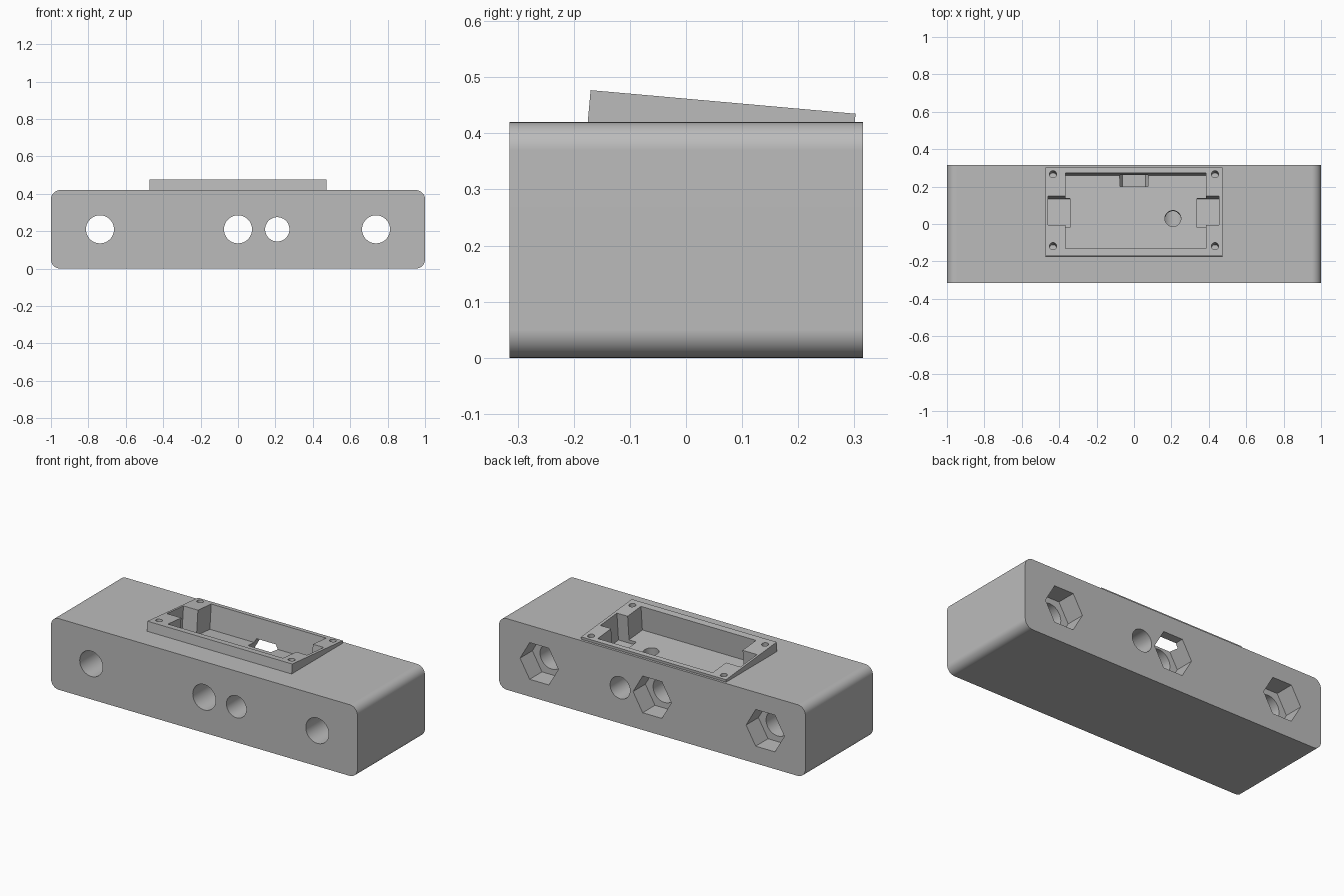
import bpy
import bmesh
from math import atan2, pi
from mathutils import Matrix, Vector

if "Cube" in bpy.data.objects:
    bpy.data.objects.remove(bpy.data.objects["Cube"], do_unlink=True)

grey = bpy.data.materials.new("plain_grey")
grey.use_nodes = True
grey.diffuse_color = (0.5, 0.5, 0.5, 1)
grey.node_tree.nodes["Principled BSDF"].inputs["Base Color"].default_value = (0.5, 0.5, 0.5, 1)

HALF_DEPTH, HEIGHT, MID = 0.315, 0.42, 0.21

# Sloped frame space: origin at the top front edge, y runs down the slope, -z goes in
TILT = Matrix.Translation((0, -0.17, 0.477)) @ Matrix.Rotation(-atan2(0.042, 0.472), 4, "X")
ALONG_Y = Matrix.Rotation(pi / 2, 4, "X")


def make(name, bm):
    mesh = bpy.data.meshes.new(name)
    bmesh.ops.recalc_face_normals(bm, faces=bm.faces[:])
    bm.to_mesh(mesh)
    bm.free()
    mesh.materials.append(grey)
    ob = bpy.data.objects.new(name, mesh)
    bpy.context.scene.collection.objects.link(ob)
    return ob


def box(name, low, high, space=Matrix()):
    low, high = Vector(low), Vector(high)
    bm = bmesh.new()
    bmesh.ops.create_cube(bm, size=1, matrix=space @ Matrix.Translation((low + high) / 2)
                          @ Matrix.Diagonal((*(high - low), 1)))
    return make(name, bm)


def rod(name, centre, radius, length, sides=48, space=Matrix(), turn=Matrix()):
    bm = bmesh.new()
    bmesh.ops.create_cone(bm, cap_ends=True, segments=sides, radius1=radius, radius2=radius,
                          depth=length, matrix=space @ Matrix.Translation(centre) @ turn)
    return make(name, bm)


def combine(target, tool, operation):
    mod = target.modifiers.new(operation, "BOOLEAN")
    mod.operation, mod.solver, mod.object = operation, "EXACT", tool
    bpy.context.view_layer.objects.active = target
    bpy.ops.object.modifier_apply(modifier=mod.name)
    bpy.data.objects.remove(tool, do_unlink=True)


# Long block with its four lengthwise edges rounded
body = box("housing_block", (-1, -HALF_DEPTH, 0), (1, HALF_DEPTH, HEIGHT))
bm = bmesh.new()
bm.from_mesh(body.data)
edges = [e for e in bm.edges if abs(e.verts[0].co.y - e.verts[1].co.y) > 0.1]
bmesh.ops.bevel(bm, geom=edges, offset=0.05, segments=10, profile=0.5, affect="EDGES")
bm.to_mesh(body.data)
bm.free()

# Raised sloping frame
combine(body, box("sloped_frame", (-0.473, 0, -0.1), (0.473, 0.474, 0), TILT), "UNION")

# Main pocket and the two side notches
cutters = [box("pocket", (-0.366, 0.04, -0.145), (0.385, 0.445, 0.1), TILT)]
for x in (-0.401, 0.396):
    cutters.append(box("notch", (x - 0.059, 0.165, -0.165), (x + 0.059, 0.32, 0.1), TILT))

# Screw holes in the frame corners
for x in (-0.433, 0.433):
    for y in (0.052, 0.438):
        cutters.append(rod("screw_hole", (x, y, -0.05), 0.019, 0.16, 24, TILT))

# Cable hole in the pocket floor, down to the small through hole
cutters.append(rod("cable_hole", (0.208, 0.213, -0.18), 0.043, 0.14, 32, TILT))

# Through holes, with hexagonal nut pockets at the back of the three large ones
cutters.append(rod("small_bore", (0.21, 0, MID), 0.065, 1, turn=ALONG_Y))
for x in (-0.738, 0, 0.738):
    cutters.append(rod("large_bore", (x, 0, MID), 0.075, 1, turn=ALONG_Y))
    cutters.append(rod("nut_pocket", (x, 0.3, MID), 0.125, 0.2, 6,
                       turn=ALONG_Y @ Matrix.Rotation(pi / 2, 4, "Z")))

for cutter in cutters:
    combine(body, cutter, "DIFFERENCE")

# Smooth the bores and rounded edges, keep flat faces flat
bpy.ops.object.select_all(action="DESELECT")
body.select_set(True)
bpy.context.view_layer.objects.active = body
bpy.ops.object.shade_smooth_by_angle(angle=pi / 6)
weighted = body.modifiers.new("flat_faces", "WEIGHTED_NORMAL")
weighted.keep_sharp = True
